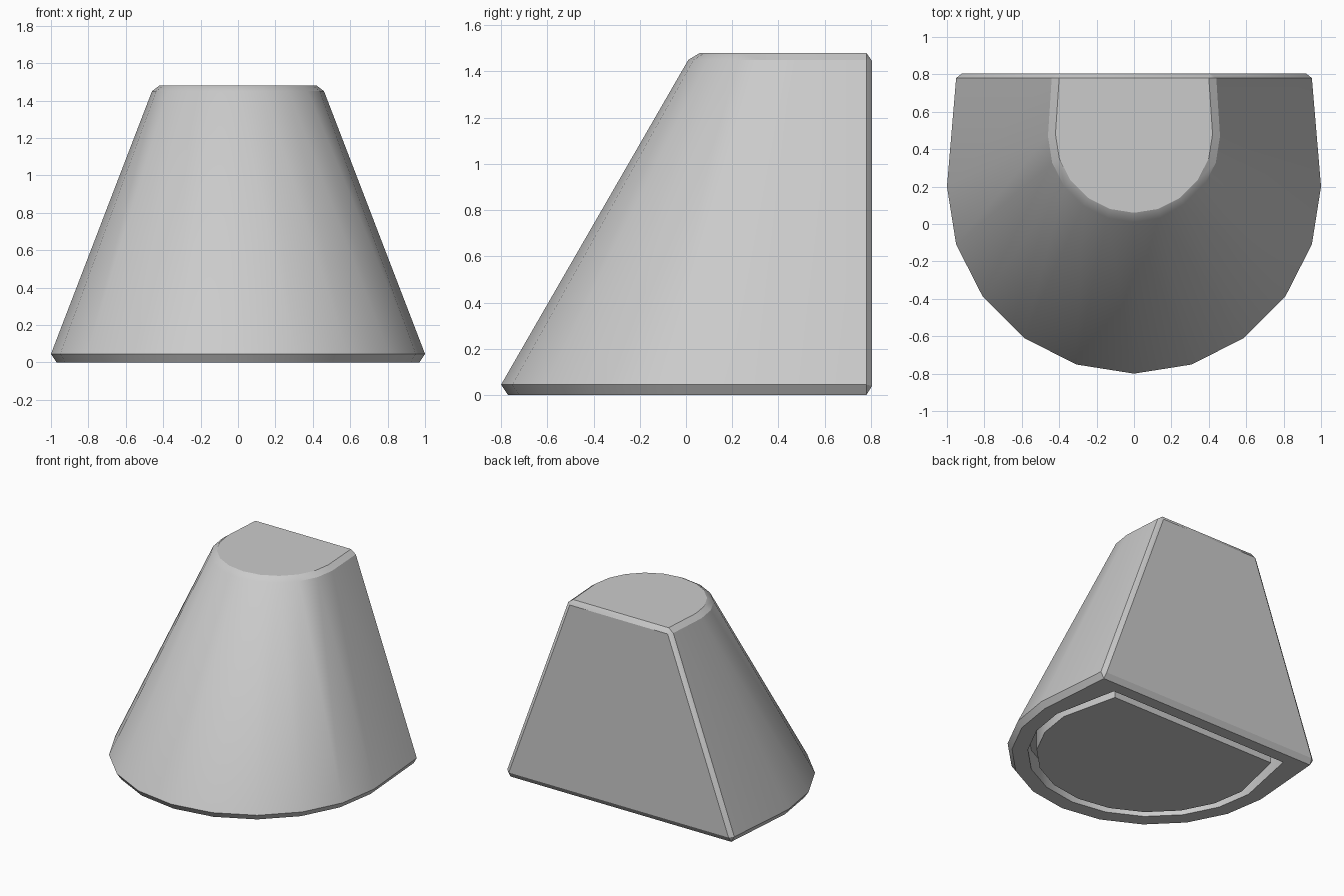
import bpy, bmesh
from math import sin, cos, pi

cube = bpy.data.objects.get("Cube")
if cube:
    bpy.data.objects.remove(cube, do_unlink=True)

# Plain grey material
grey = bpy.data.materials.new("light_grey")
grey.use_nodes = True
colour = (0.6, 0.6, 0.6, 1)
grey.diffuse_color = colour
grey.node_tree.nodes["Principled BSDF"].inputs["Base Color"].default_value = colour

bm = bmesh.new()
ARC = 10          # facets around the rounded front
BACK = 0.78       # rear edge of the sides


def ring(radius, centre_y, corner_x, corner_y, z):
    """Half-round front closed by two square rear corners."""
    pts = [(radius * cos(pi * i / ARC), centre_y - radius * sin(pi * i / ARC), z)
           for i in range(ARC + 1)]
    pts += [(-corner_x, corner_y, z), (corner_x, corner_y, z)]
    return [bm.verts.new(p) for p in pts]


def bridge(a, b, open_back=False):
    n = len(a)
    for i in range(n):
        if open_back and i == n - 2:
            continue
        j = (i + 1) % n
        bm.faces.new((a[i], a[j], b[j], b[i]))


# Underside panel and the groove around it
panel = ring(0.80, 0.20, 0.70, 0.63, 0)
groove_in = ring(0.80, 0.20, 0.70, 0.63, 0.15)
groove_out = ring(0.86, 0.20, 0.76, 0.69, 0.15)
rim = ring(0.86, 0.20, 0.76, 0.69, 0)
# Outer shell: bottom chamfer, tapered side, rounded shoulder
base = ring(0.97, 0.20, 0.925, BACK, 0)
foot = ring(1.00, 0.20, 0.951, BACK, 0.045)
shoulder = ring(0.46, 0.47, 0.44, BACK, 1.45)
top = ring(0.42, 0.48, 0.40, BACK, 1.48)

bm.faces.new(panel)
for a, b in ((panel, groove_in), (groove_in, groove_out), (groove_out, rim), (rim, base)):
    bridge(a, b)
for a, b in ((base, foot), (foot, shoulder), (shoulder, top)):
    bridge(a, b, open_back=True)
bm.faces.new(top)

# Flat back with chamfered border
low = [bm.verts.new((s * 0.92, 0.805, 0.04)) for s in (-1, 1)]
high = [bm.verts.new((s * 0.41, 0.805, 1.445)) for s in (-1, 1)]
bm.faces.new((low[0], low[1], high[1], high[0]))
bm.faces.new((base[-2], base[-1], low[1], low[0]))
bm.faces.new((top[-2], top[-1], high[1], high[0]))
for side, k in ((0, -2), (1, -1)):
    bm.faces.new((base[k], foot[k], low[side]))
    bm.faces.new((foot[k], shoulder[k], high[side], low[side]))
    bm.faces.new((shoulder[k], top[k], high[side]))

bmesh.ops.recalc_face_normals(bm, faces=bm.faces)
mesh = bpy.data.meshes.new("tapered_body")
bm.to_mesh(mesh)
bm.free()
mesh.materials.append(grey)
body = bpy.data.objects.new("tapered_body", mesh)
bpy.context.collection.objects.link(body)

# Smooth round sides, sharp borders
bpy.ops.object.select_all(action="DESELECT")
body.select_set(True)
bpy.context.view_layer.objects.active = body
bpy.ops.object.shade_smooth_by_angle(angle=pi / 6)
